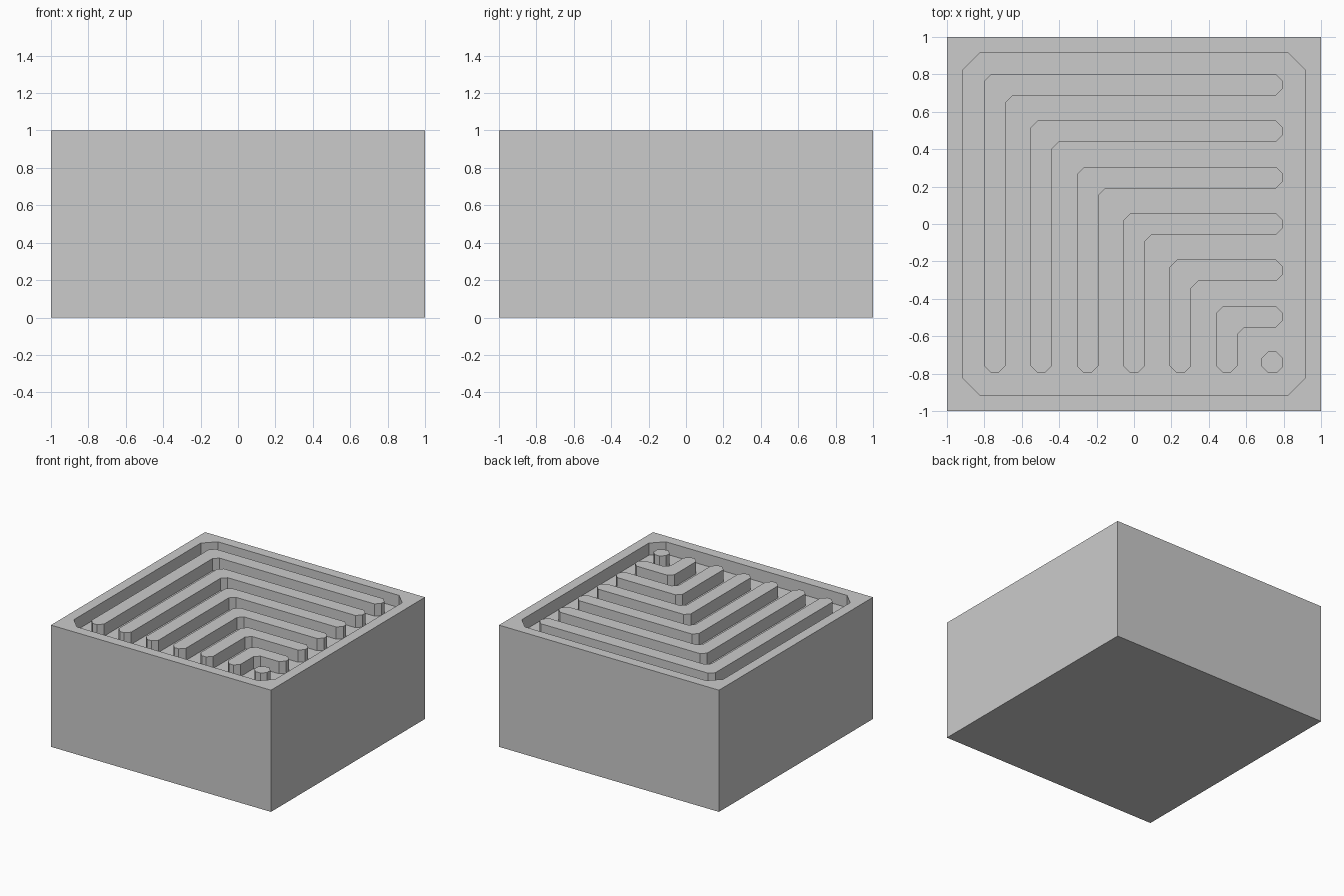
import bpy, bmesh

if "Cube" in bpy.data.objects:
    bpy.data.objects.remove(bpy.data.objects["Cube"])

TOP, DEPTH = 1.0, 0.10
HALF_W, CH = 0.057, 0.038   # rib half width, corner chamfer
END = 0.797                 # where rib ends stop


def prism(name, pts, z0, z1):
    """Upright solid from a counter-clockwise outline."""
    bm = bmesh.new()
    base = bm.faces.new([bm.verts.new((x, y, z0)) for x, y in pts])
    ext = bmesh.ops.extrude_face_region(bm, geom=[base], use_keep_orig=True)
    verts = [g for g in ext["geom"] if isinstance(g, bmesh.types.BMVert)]
    bmesh.ops.translate(bm, verts=verts, vec=(0, 0, z1 - z0))
    bmesh.ops.recalc_face_normals(bm, faces=bm.faces)
    me = bpy.data.meshes.new(name)
    bm.to_mesh(me)
    bm.free()
    ob = bpy.data.objects.new(name, me)
    bpy.context.collection.objects.link(ob)
    return ob


def chamfer(pts, c):
    """Cut every corner of a right-angled outline by c."""
    out = []
    n = len(pts)
    for i, (x, y) in enumerate(pts):
        for qx, qy in (pts[i - 1], pts[(i + 1) % n]):
            d = abs(qx - x) + abs(qy - y)
            out.append((x + (qx - x) / d * c, y + (qy - y) / d * c))
    return out


def square(h):
    return [(-h, -h), (h, -h), (h, h), (-h, h)]


# Block with a shallow chamfered pocket in the top
block = prism("block", square(1), 0, TOP)
cutter = prism("pocket_cutter", chamfer(square(0.915), 0.091), TOP - DEPTH, TOP + 0.2)
cutter.hide_render = True
cutter.hide_set(True)
mod = block.modifiers.new("pocket", "BOOLEAN")
mod.operation, mod.solver, mod.object = "DIFFERENCE", "EXACT", cutter
bpy.context.view_layer.objects.active = block
bpy.ops.object.modifier_apply(modifier=mod.name)
bpy.data.objects.remove(cutter)

# Nested L-shaped ribs standing on the pocket floor
for k in range(6):
    c = -0.744 + 0.248 * k
    o, i = c - HALF_W, c + HALF_W
    outline = [(o, -END), (i, -END), (i, -i), (END, -i), (END, -o), (o, -o)]
    prism(f"rib_{k + 1}", chamfer(outline, CH), TOP - DEPTH, TOP)

# Octagonal peg in the last corner
p = END - HALF_W
peg = [(x + p, y - p) for x, y in square(HALF_W)]
prism("corner_peg", chamfer(peg, 0.034), TOP - DEPTH, TOP)
